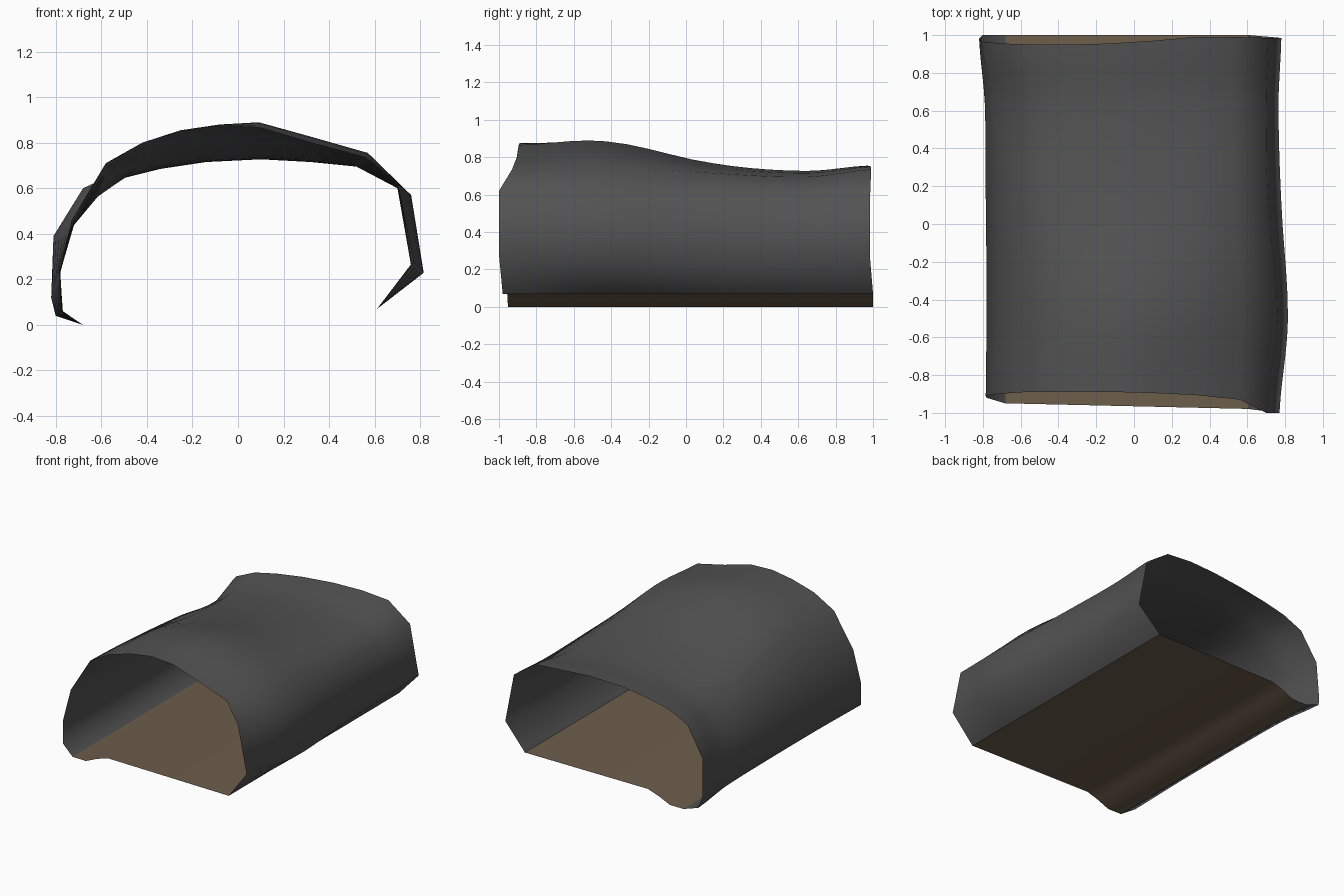
import bpy

if "Cube" in bpy.data.objects:
    bpy.data.objects.remove(bpy.data.objects["Cube"])

def material(name, rgb):
    m = bpy.data.materials.new(name)
    m.diffuse_color = (*rgb, 1)
    m.use_nodes = True
    m.node_tree.nodes["Principled BSDF"].inputs["Base Color"].default_value = m.diffuse_color
    return m

def loft(name, rows, mat):
    n = len(rows[0])
    verts = [p for r in rows for p in r]
    faces = [(r * n + i, (r + 1) * n + i, (r + 1) * n + i + 1, r * n + i + 1)
             for r in range(len(rows) - 1) for i in range(n - 1)]
    me = bpy.data.meshes.new(name)
    me.from_pydata(verts, [], faces)
    me.materials.append(mat)
    for p in me.polygons:
        p.use_smooth = True
    me.update()
    ob = bpy.data.objects.new(name, me)
    bpy.context.collection.objects.link(ob)
    return ob

def spline(a, b, c, d, t):
    return 0.5 * (2*b + (c - a)*t + (2*a - 5*b + 4*c - d)*t*t + (3*b - a - 3*c + d)*t**3)

grey = material("dark grey shell", (0.085, 0.085, 0.085))
brown = material("earth brown", (0.15, 0.11, 0.07))

# Shell cross-sections (x, z), left foot over the crown to right foot
front = [(-.68, 0), (-.78, .06), (-.785, .23), (-.73, .46), (-.58, .71), (-.42, .80), (-.24, .85),
         (-.08, .875), (.10, .865), (.32, .80), (.56, .735), (.70, .62), (.77, .28), (.61, .07)]
bulge = [(-.68, 0), (-.77, .06), (-.78, .23), (-.72, .45), (-.58, .69), (-.42, .79), (-.26, .845),
         (-.08, .87), (.09, .885), (.32, .825), (.57, .755), (.76, .57), (.815, .23), (.61, .07)]
middle = [(-.68, 0), (-.77, .06), (-.785, .23), (-.72, .44), (-.58, .645), (-.42, .71), (-.26, .74),
          (-.08, .76), (.10, .767), (.32, .745), (.54, .715), (.71, .60), (.78, .23), (.61, .07)]
waist = [(-.68, 0), (-.78, .06), (-.79, .24), (-.74, .42), (-.62, .56), (-.50, .645), (-.34, .685),
         (-.14, .715), (.10, .727), (.32, .715), (.52, .695), (.70, .60), (.765, .23), (.61, .07)]
back = [(-.68, 0), (-.80, .04), (-.82, .12), (-.81, .39), (-.68, .60), (-.53, .67), (-.35, .71),
        (-.14, .74), (.10, .755), (.32, .75), (.53, .735), (.71, .61), (.78, .25), (.61, .07)]
stations = [front, bulge, middle, waist, back]
marks = [0, .25, .56, .82, 1]            # position of each section along the length
front_y = [-.95, -.92, -.91, -.90, -.89, -.89, -.89, -.89, -.895, -.905, -.93, -1, -1, -.98]
back_y = [1, 1, .98, .965, .955, .95, .95, .955, .97, .99, .99, .985, .985, 1]

STEPS = 5
rows = []
last = len(stations) - 1
for s in range(last):
    for k in range(STEPS + (s == last - 1)):
        t = k / STEPS
        f = marks[s] + (marks[s + 1] - marks[s]) * t
        sec = [stations[min(max(s + o, 0), last)] for o in (-1, 0, 1, 2)]
        row = []
        for i in range(len(front)):
            x, z = (spline(*(c[i][a] for c in sec), t) for a in (0, 1))
            row.append((x, front_y[i] + (back_y[i] - front_y[i]) * f, max(z, 0)))
        rows.append(row)
loft("tunnel_shell", rows, grey)

# Floor with a shallow gutter along the left side
profile = [(.61, .07), (.2, .07), (-.39, .07), (-.48, .04), (-.57, 0), (-.68, 0)]
floor_rows = []
for k in range(5):
    f = k / 4
    floor_rows.append([(x, (-.965 - .023 * x) * (1 - f) + f, z) for x, z in profile])
loft("tunnel_floor", floor_rows, brown)
